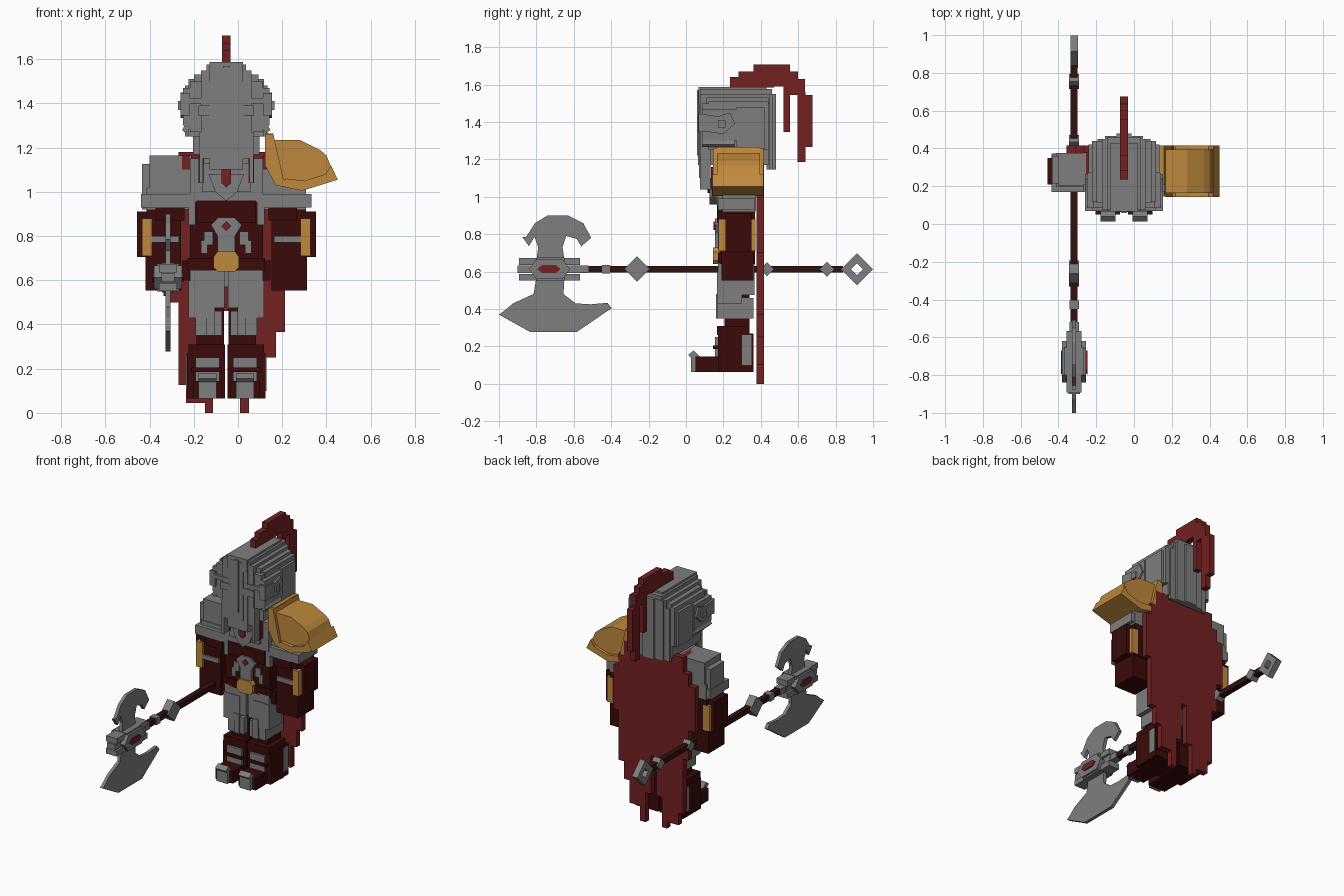
import bpy, bmesh, math
from mathutils import Vector

if "Cube" in bpy.data.objects:
    bpy.data.objects.remove(bpy.data.objects["Cube"])

CX = -0.053  # body centre line


def material(name, rgb):
    m = bpy.data.materials.new(name)
    m.use_nodes = True
    m.diffuse_color = (*rgb, 1)
    m.node_tree.nodes["Principled BSDF"].inputs["Base Color"].default_value = (*rgb, 1)
    return m


STEEL = material("steel grey", (0.21, 0.21, 0.21))
RED = material("cloth red", (0.17, 0.015, 0.016))
DARK = material("dark maroon", (0.043, 0.003, 0.003))
GOLD = material("gold", (0.52, 0.25, 0.045))
WOOD = material("dark wood", (0.028, 0.006, 0.004))


def finish(name, bm, mat):
    bmesh.ops.recalc_face_normals(bm, faces=bm.faces)
    me = bpy.data.meshes.new(name)
    bm.to_mesh(me)
    bm.free()
    me.materials.append(mat)
    ob = bpy.data.objects.new(name, me)
    bpy.context.scene.collection.objects.link(ob)
    return ob


def add_box(bm, b):
    x0, x1, y0, y1, z0, z1 = b
    vs = bmesh.ops.create_cube(bm, size=1)["verts"]
    for v in vs:
        v.co = ((x0 + x1) / 2 + v.co.x * (x1 - x0), (y0 + y1) / 2 + v.co.y * (y1 - y0),
                (z0 + z1) / 2 + v.co.z * (z1 - z0))


def boxes(name, mat, *items):
    """Boxes given as x0, x1, y0, y1, z0, z1."""
    bm = bmesh.new()
    for b in items:
        add_box(bm, b)
    return finish(name, bm, mat)


def mid(name, mat, *items):
    """Centred boxes given as half width, y0, y1, z0, z1."""
    return boxes(name, mat, *[(CX - w, CX + w, *r) for w, *r in items])


def pair(name, mat, *items):
    """Mirrored boxes with x measured from the body centre line."""
    for side, s in (("left", 1), ("right", -1)):
        boxes(side + "_" + name, mat,
              *[(min(CX + s * a, CX + s * b), max(CX + s * a, CX + s * b), *r) for a, b, *r in items])


def plate(name, mat, pts, axis, lo, hi):
    """Extrude a flat outline along x (points y, z) or y (points x, z)."""
    bm = bmesh.new()
    at = (lambda p: (lo, p[0], p[1])) if axis == "x" else (lambda p: (p[0], lo, p[1]))
    f = bm.faces.new([bm.verts.new(at(p)) for p in pts])
    new = bmesh.ops.extrude_face_region(bm, geom=[f])["geom"]
    d = Vector((hi - lo, 0, 0)) if axis == "x" else Vector((0, hi - lo, 0))
    bmesh.ops.translate(bm, vec=d, verts=[g for g in new if isinstance(g, bmesh.types.BMVert)])
    return finish(name, bm, mat)


def diamond(y, z, r):
    return [(y - r, z), (y, z - r), (y + r, z), (y, z + r)]


# Helmet
mid("helmet_shell", STEEL, (0.17, 0.12, 0.44, 1.25, 1.51), (0.15, 0.13, 0.44, 1.17, 1.25),
    (0.115, 0.10, 0.45, 1.5, 1.55), (0.09, 0.075, 0.46, 1.5, 1.575), (0.075, 0.066, 0.43, 1.5, 1.588),
    (0.145, 0.11, 0.44, 1.5, 1.53))
mid("helmet_back_ridges", STEEL, (0.10, 0.44, 0.465, 1.145, 1.55), (0.04, 0.44, 0.48, 1.145, 1.55),
    (0.14, 0.43, 0.45, 1.145, 1.5))
pair("helmet_side_plate", STEEL, (0.16, 0.187, 0.27, 0.42, 1.25, 1.48), (0.16, 0.195, 0.085, 0.27, 1.30, 1.47))
mid("face_guard", STEEL, (0.165, 0.085, 0.12, 1.27, 1.50), (0.115, 0.075, 0.13, 1.15, 1.55),
    (0.075, 0.07, 0.13, 1.10, 1.55), (0.045, 0.064, 0.10, 1.17, 1.56))
mid("nose_ridge", STEEL, (0.014, 0.058, 0.10, 1.22, 1.57))
pair("eye_plate", STEEL, (0.042, 0.125, 0.067, 0.0745, 1.345, 1.39))
pair("brow", STEEL, (0.045, 0.165, 0.069, 0.10, 1.40, 1.425))
pair("cheek_bar", STEEL, (0.105, 0.122, 0.075, 0.13, 1.04, 1.27))
for s, side in ((1, "left"), (-1, "right")):
    wing = [(0.068, 1.345), (0.10, 1.35), (0.20, 1.335), (0.262, 1.39), (0.235, 1.45), (0.17, 1.43), (0.068, 1.445)]
    plate(side + "_helmet_wing", STEEL, wing, "x", CX + s * 0.165, CX + s * 0.207)
    boxes(side + "_wing_stud", STEEL, (CX + s * 0.212 - 0.006, CX + s * 0.212 + 0.006, 0.17, 0.21, 1.37, 1.41))
    flap = [(CX + s * a, z) for a, z in ((0.16, 1.35), (0.20, 1.28), (0.185, 1.265), (0.15, 1.30))]
    plate(side + "_cheek_flap", STEEL, flap, "y", 0.085, 0.26)

# Helmet crest of stepped blocks
mid("crest", RED, *[(0.02, *b) for b in (
    (0.235, 0.32, 1.58, 1.64), (0.28, 0.40, 1.58, 1.67), (0.36, 0.555, 1.625, 1.708), (0.40, 0.47, 1.585, 1.64),
    (0.47, 0.60, 1.59, 1.67), (0.52, 0.555, 1.347, 1.60), (0.555, 0.635, 1.545, 1.63),
    (0.595, 0.64, 1.187, 1.56), (0.635, 0.675, 1.267, 1.545))])

# Tattered cape: columns of x0, x1, bottom, top
cape = [(-0.357, -0.31, 0.70, 1.0), (-0.31, -0.27, 0.5, 1.08), (-0.27, -0.235, 0.127, 1.18),
        (-0.235, -0.15, 0.045, 1.18), (-0.15, -0.113, 0, 1.18), (-0.113, -0.07, 0.2, 1.18),
        (-0.07, -0.03, 0.46, 1.18), (-0.03, 0.01, 0.2, 1.18), (0.01, 0.05, 0, 1.18), (0.05, 0.13, 0.1, 1.18),
        (0.13, 0.172, 0.25, 1.18), (0.172, 0.213, 0.367, 1.08), (0.213, 0.25, 0.70, 1.0)]
boxes("cape", RED, *[(a, b, 0.377, 0.416, lo, hi) for a, b, lo, hi in cape])
pair("cape_strap", RED, (0.165, 0.20, 0.20, 0.38, 1.10, 1.165), (0.10, 0.125, 0.135, 0.17, 1.04, 1.16))

# Torso
mid("torso", DARK, (0.165, 0.18, 0.37, 0.64, 0.96), (0.135, 0.165, 0.2, 0.86, 0.96))
mid("neck", DARK, (0.09, 0.2, 0.36, 1.1, 1.2))
mid("chest_armour", STEEL, (0.165, 0.165, 0.375, 0.955, 1.15), (0.11, 0.14, 0.2, 1.0, 1.13))
plate("collar_point", STEEL, [(CX - 0.08, 1.08), (CX - 0.05, 1.0), (CX, 0.96), (CX + 0.05, 1.0), (CX + 0.08, 1.08)],
      "y", 0.125, 0.17)
plate("collar_gem", RED, [(CX - 0.022, 1.10), (CX - 0.022, 1.04), (CX, 1.02), (CX + 0.022, 1.04),
                          (CX + 0.022, 1.10)], "y", 0.115, 0.15)
plate("belly_plate", STEEL, [(CX - 0.07, 0.85), (CX - 0.04, 0.80), (CX - 0.04, 0.72), (CX + 0.04, 0.72),
                             (CX + 0.04, 0.80), (CX + 0.07, 0.85), (CX + 0.035, 0.885), (CX - 0.035, 0.885)],
      "y", 0.155, 0.2)
plate("belly_gem", RED, diamond(CX, 0.845, 0.022), "y", 0.148, 0.16)
pair("rib_plate", STEEL, (0.06, 0.10, 0.17, 0.2, 0.76, 0.82), (0.085, 0.115, 0.17, 0.2, 0.72, 0.78),
     (0.14, 0.172, 0.17, 0.3, 0.85, 0.97))

# Belt and hips
mid("belt", DARK, (0.175, 0.17, 0.37, 0.645, 0.70))
pair("belt_pouch", DARK, (0.15, 0.20, 0.19, 0.35, 0.60, 0.69))
c = [(-0.058, 0.66), (-0.04, 0.64), (0.04, 0.64), (0.058, 0.66), (0.058, 0.705), (0.04, 0.73), (-0.04, 0.73),
     (-0.058, 0.705)]
plate("buckle", GOLD, [(CX + a, z) for a, z in c], "y", 0.145, 0.19)
mid("hips", STEEL, (0.16, 0.19, 0.365, 0.57, 0.65))
pair("hip_guard", STEEL, (0.008, 0.165, 0.17, 0.365, 0.475, 0.655), (0.05, 0.17, 0.165, 0.30, 0.43, 0.60))

# Legs and boots
pair("leg", DARK, (0.01, 0.135, 0.205, 0.34, 0.20, 0.50))
pair("knee_guard", STEEL, (0.02, 0.14, 0.168, 0.36, 0.35, 0.46), (0.05, 0.09, 0.16, 0.18, 0.35, 0.48))
pair("boot", DARK, (0.006, 0.178, 0.17, 0.36, 0.064, 0.27), (0.006, 0.17, 0.165, 0.34, 0.26, 0.31),
     (0.02, 0.15, 0.05, 0.2, 0.064, 0.145))
pair("shin_plate", STEEL, (0.03, 0.14, 0.155, 0.18, 0.14, 0.25), (0.15, 0.183, 0.30, 0.35, 0.10, 0.26))
pair("shin_strap", DARK, (0.02, 0.16, 0.145, 0.18, 0.185, 0.205))
for s, side in ((1, "left"), (-1, "right")):
    toe = [(0.027, 0.064), (0.075, 0.064), (0.075, 0.145), (0.04, 0.178), (0.012, 0.155), (0.027, 0.14)]
    plate(side + "_toe_cap", STEEL, toe, "x", CX + s * 0.045, CX + s * 0.125)

# Arms
pair("upper_arm", STEEL, (0.165, 0.36, 0.195, 0.375, 0.92, 1.02), (0.165, 0.385, 0.17, 0.37, 0.93, 0.99))
boxes("right_shoulder", STEEL, (-0.40, -0.21, 0.20, 0.375, 0.92, 1.165), (-0.435, -0.39, 0.215, 0.36, 0.92, 1.125))
boxes("left_shoulder", STEEL, (0.10, 0.27, 0.20, 0.375, 0.92, 1.13))
pair("gauntlet", DARK, (0.205, 0.36, 0.19, 0.37, 0.705, 0.92), (0.35, 0.405, 0.21, 0.35, 0.705, 0.91),
     (0.19, 0.32, 0.175, 0.37, 0.87, 0.95))
pair("gauntlet_trim", GOLD, (0.335, 0.382, 0.175, 0.372, 0.71, 0.88))
pair("forearm_plate", STEEL, (0.215, 0.335, 0.178, 0.2, 0.77, 0.80))
pair("hand", DARK, (0.205, 0.365, 0.19, 0.36, 0.553, 0.71))

# Gold pauldron on the left shoulder
p = [(0.122, 1.265), (0.158, 1.265), (0.163, 1.235), (0.28, 1.235), (0.37, 1.19), (0.40, 1.165), (0.42, 1.115),
     (0.452, 1.055), (0.29, 1.005), (0.17, 1.03), (0.122, 1.12)]
plate("pauldron", GOLD, p, "y", 0.165, 0.395)
plate("pauldron_ridge", GOLD, [(0.122, 1.262), (0.16, 1.262), (0.185, 1.15), (0.21, 1.04), (0.17, 1.03),
                               (0.122, 1.12)], "y", 0.145, 0.415)
plate("pauldron_rim", GOLD, [(0.42, 1.12), (0.452, 1.055), (0.29, 1.005), (0.17, 1.03), (0.22, 1.06), (0.30, 1.05),
                             (0.395, 1.08)], "y", 0.142, 0.415)

# Battle axe along y
AX, AZ = -0.317, 0.613
boxes("axe_shaft", WOOD, (AX - 0.018, AX + 0.018, -0.58, 0.84, AZ - 0.018, AZ + 0.018))
boxes("axe_collars", STEEL, (AX - 0.025, AX + 0.025, -0.45, -0.406, AZ - 0.023, AZ + 0.023),
      (AX - 0.025, AX + 0.025, -0.57, -0.52, AZ - 0.02, AZ + 0.02))
for i, (y, r) in enumerate(((-0.262, 0.068), (0.433, 0.037), (0.754, 0.04))):
    plate("axe_diamond_%d" % (i + 1), STEEL, diamond(y, AZ, r), "x", AX - 0.027, AX + 0.027)
outer, inner = diamond(0.914, AZ, 0.085), diamond(0.914, AZ, 0.032)
for i in range(4):
    j = (i + 1) % 4
    plate("axe_pommel_%d" % (i + 1), STEEL, [outer[i], outer[j], inner[j], inner[i]], "x", AX - 0.02, AX + 0.02)
boxes("axe_socket", STEEL, (AX - 0.05, AX + 0.05, -0.80, -0.65, 0.55, 0.675),
      (AX - 0.04, AX + 0.04, -0.893, -0.567, 0.635, 0.672), (AX - 0.04, AX + 0.04, -0.893, -0.567, 0.552, 0.588),
      (AX - 0.03, AX + 0.03, -0.90, -0.57, 0.592, 0.632))
hexa = [(-0.84, AZ), (-0.80, 0.56), (-0.66, 0.56), (-0.62, AZ), (-0.66, 0.666), (-0.80, 0.666)]
plate("axe_boss", STEEL, hexa, "x", AX - 0.063, AX + 0.063)
gem = [(-0.795, AZ), (-0.77, 0.592), (-0.695, 0.592), (-0.67, AZ), (-0.695, 0.634), (-0.77, 0.634)]
plate("axe_gem", RED, gem, "x", AX - 0.07, AX + 0.07)
upper = [(-0.80, 0.66), (-0.79, 0.73), (-0.81, 0.785), (-0.84, 0.735), (-0.875, 0.785), (-0.855, 0.785),
         (-0.807, 0.86), (-0.74, 0.90), (-0.63, 0.90), (-0.55, 0.86), (-0.507, 0.78), (-0.56, 0.735),
         (-0.585, 0.775), (-0.64, 0.79), (-0.66, 0.73), (-0.65, 0.66)]
lower = [(-0.80, 0.57), (-0.815, 0.48), (-0.925, 0.43), (-0.96, 0.40), (-1.0, 0.37), (-0.835, 0.278),
         (-0.583, 0.278), (-0.397, 0.405), (-0.42, 0.433), (-0.51, 0.425), (-0.59, 0.43), (-0.655, 0.48),
         (-0.65, 0.57)]
plate("axe_upper_blade", STEEL, upper, "x", AX - 0.011, AX + 0.011)
plate("axe_lower_blade", STEEL, lower, "x", AX - 0.011, AX + 0.011)
